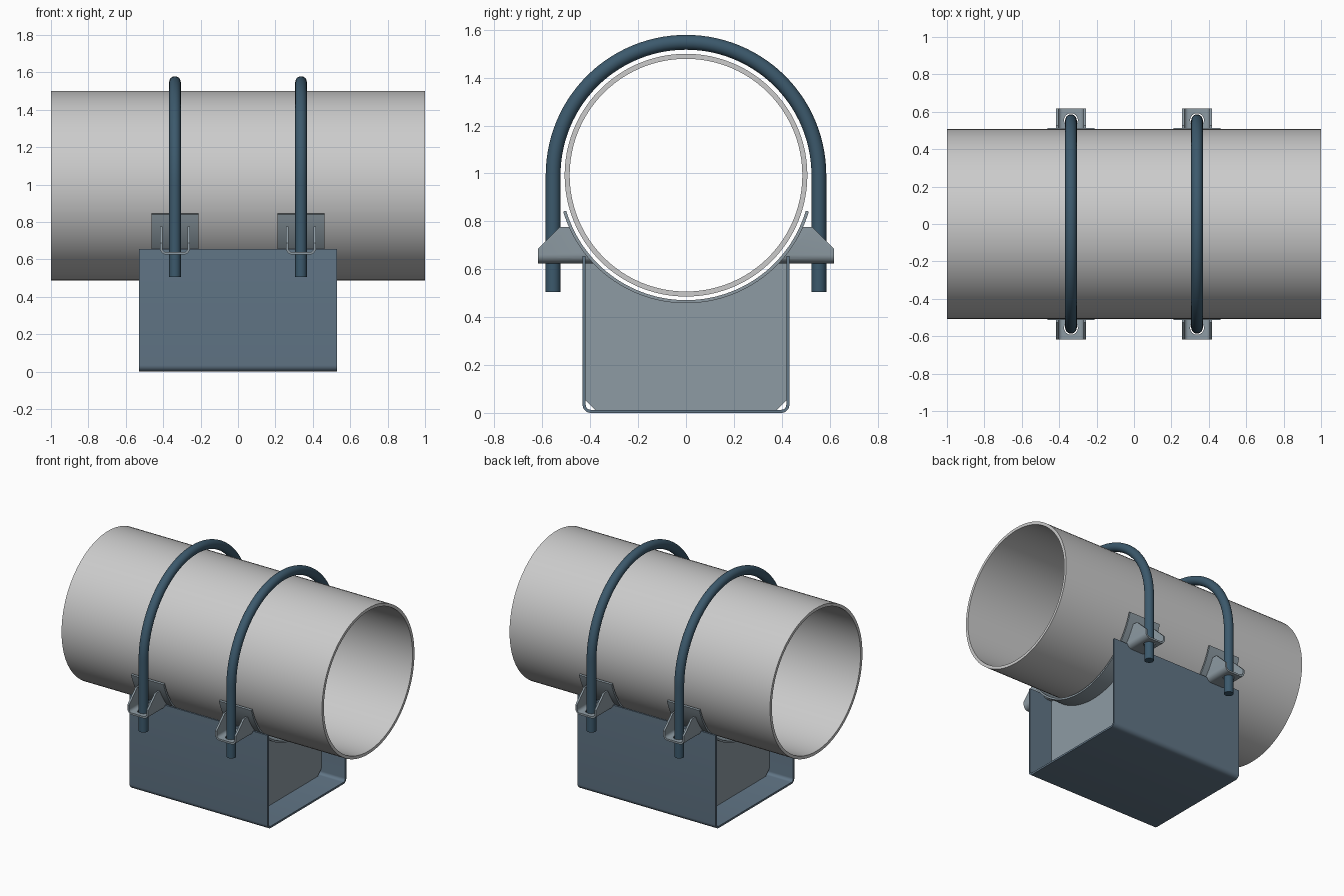
import bpy, bmesh
from math import sin, cos, pi, sqrt, radians

if "Cube" in bpy.data.objects:
    bpy.data.objects.remove(bpy.data.objects["Cube"])

CZ = 0.993      # pipe axis height
X = 0.337       # clamp position along the pipe
T = 0.013       # sheet thickness


def material(name, rgb):
    m = bpy.data.materials.new(name)
    m.diffuse_color = (*rgb, 1)
    m.use_nodes = True
    m.node_tree.nodes["Principled BSDF"].inputs["Base Color"].default_value = m.diffuse_color
    return m


BOLT = material("dark_blue_steel", (0.045, 0.10, 0.15))
SHEET = material("slate_steel", (0.12, 0.18, 0.24))
PLATE = material("pale_steel", (0.27, 0.33, 0.37))


def loft(name, rings, mat=None, closed=False, mirror=(False, False)):
    """Skin a list of equal rings of points; cap the ends unless closed."""
    bm = bmesh.new()
    rows = [[bm.verts.new(p) for p in r] for r in rings]
    n = len(rows[0])
    for a, b in zip(rows, rows[1:] + rows[:1] if closed else rows[1:]):
        for i in range(n):
            bm.faces.new((a[i], a[(i + 1) % n], b[(i + 1) % n], b[i]))
    if not closed:
        bm.faces.new(rows[0])
        bm.faces.new(rows[-1])
    bmesh.ops.recalc_face_normals(bm, faces=bm.faces)
    me = bpy.data.meshes.new(name)
    bm.to_mesh(me)
    bm.free()
    ob = bpy.data.objects.new(name, me)
    bpy.context.collection.objects.link(ob)
    if mat:
        me.materials.append(mat)
    bpy.ops.object.select_all(action='DESELECT')
    ob.select_set(True)
    bpy.context.view_layer.objects.active = ob
    bpy.ops.object.shade_smooth_by_angle(angle=radians(35))
    if any(mirror):
        m = ob.modifiers.new("mirror", 'MIRROR')
        m.use_axis = (*mirror, False)
        m.use_mirror_merge = False
    return ob


def arc(r, a0, a1, n, cy=0.0, cz=CZ):
    return [(cy + r * cos(a0 + (a1 - a0) * i / n), cz + r * sin(a0 + (a1 - a0) * i / n))
            for i in range(n + 1)]


def band(outer, inner, x0, x1):
    """Rings of a sheet whose y-z outlines are outer and inner."""
    return [[(x0, *o), (x1, *o), (x1, *i), (x0, *i)] for o, i in zip(outer, inner)]


def u_path(hw, base, top, r, t):
    """U outline with rounded corners, inset by t."""
    c, z = hw - r, base + r
    return ([(t - hw, top)] + arc(r - t, pi, 1.5 * pi, 6, -c, z)
            + arc(r - t, 1.5 * pi, 2 * pi, 6, c, z) + [(hw - t, top)])


# Pipe
loft("pipe", band(arc(0.507, 0, 2 * pi, 96)[:-1], arc(0.486, 0, 2 * pi, 96)[:-1], -1, 1), closed=True)

# Folded base channel
loft("base_channel", band(u_path(0.432, 0, 0.655, 0.034, 0), u_path(0.432, 0, 0.655, 0.034, T),
                          -0.53, 0.53), SHEET)

# Curved saddle straps under the pipe
END = 0.288
loft("saddle_strap", band(arc(0.535, pi + END, 2 * pi - END, 56), arc(0.522, pi + END, 2 * pi - END, 56),
                          X - 0.125, X + 0.125), PLATE, mirror=(True, False))

# Cross ribs with clipped lower corners and a hollow for the saddle
W = 0.432 - T
ys = sorted([-W, W, 0.04 - W, W - 0.04] + [W * i / 24 for i in range(-23, 24)])
loft("cross_rib", band([(y, CZ - sqrt(0.534 ** 2 - y * y)) for y in ys],
                       [(y, T + max(0, abs(y) - W + 0.04)) for y in ys],
                       X - 0.01, X + 0.01), PLATE, mirror=(True, False))

# U-bolts
R, ROD = 0.555, 0.031
SPIN = [2 * pi * k / 24 for k in range(24)]
rings = []
for a, z in [(0, 0.505)] + [(pi * i / 56, CZ) for i in range(57)] + [(pi, 0.505)]:
    rings.append([(X + ROD * sin(s), (R + ROD * cos(s)) * cos(a), z + (R + ROD * cos(s)) * sin(a))
                  for s in SPIN])
loft("u_bolt", rings, BOLT, mirror=(True, False))

# Bolt lugs: folded U trimmed to the saddle, sloped outside and drilled
lug = loft("bolt_lug", [[(X + o[0], 0.37, o[1]), (X + o[0], 0.618, o[1]),
                         (X + i[0], 0.618, i[1]), (X + i[0], 0.37, i[1])]
                        for o, i in zip(u_path(0.08, 0.625, 0.776, 0.035, 0),
                                        u_path(0.08, 0.625, 0.776, 0.035, T))], PLATE)
cutters = [
    loft("saddle_cutter", [[(x, *p) for p in arc(0.53, 0, 2 * pi, 96)[:-1]] for x in (0.1, 0.6)]),
    loft("slope_cutter", [[(x, 0.526, 0.777), (x, 0.63, 0.675), (x, 0.75, 0.675), (x, 0.75, 0.9),
                           (x, 0.526, 0.9)] for x in (0.1, 0.6)]),
    loft("hole_cutter", [[(X + 0.037 * cos(s), R + 0.037 * sin(s), z) for s in SPIN] for z in (0.6, 0.66)]),
]
bpy.context.view_layer.objects.active = lug
for c in cutters:
    m = lug.modifiers.new("cut", 'BOOLEAN')
    m.operation, m.object, m.solver = 'DIFFERENCE', c, 'EXACT'
    bpy.ops.object.modifier_apply(modifier=m.name)
    bpy.data.objects.remove(c)
bpy.ops.object.select_all(action='DESELECT')
lug.select_set(True)
bpy.context.view_layer.objects.active = lug
bpy.ops.object.shade_smooth_by_angle(angle=radians(35))
m = lug.modifiers.new("mirror", 'MIRROR')
m.use_axis = (True, True, False)
m.use_mirror_merge = False
